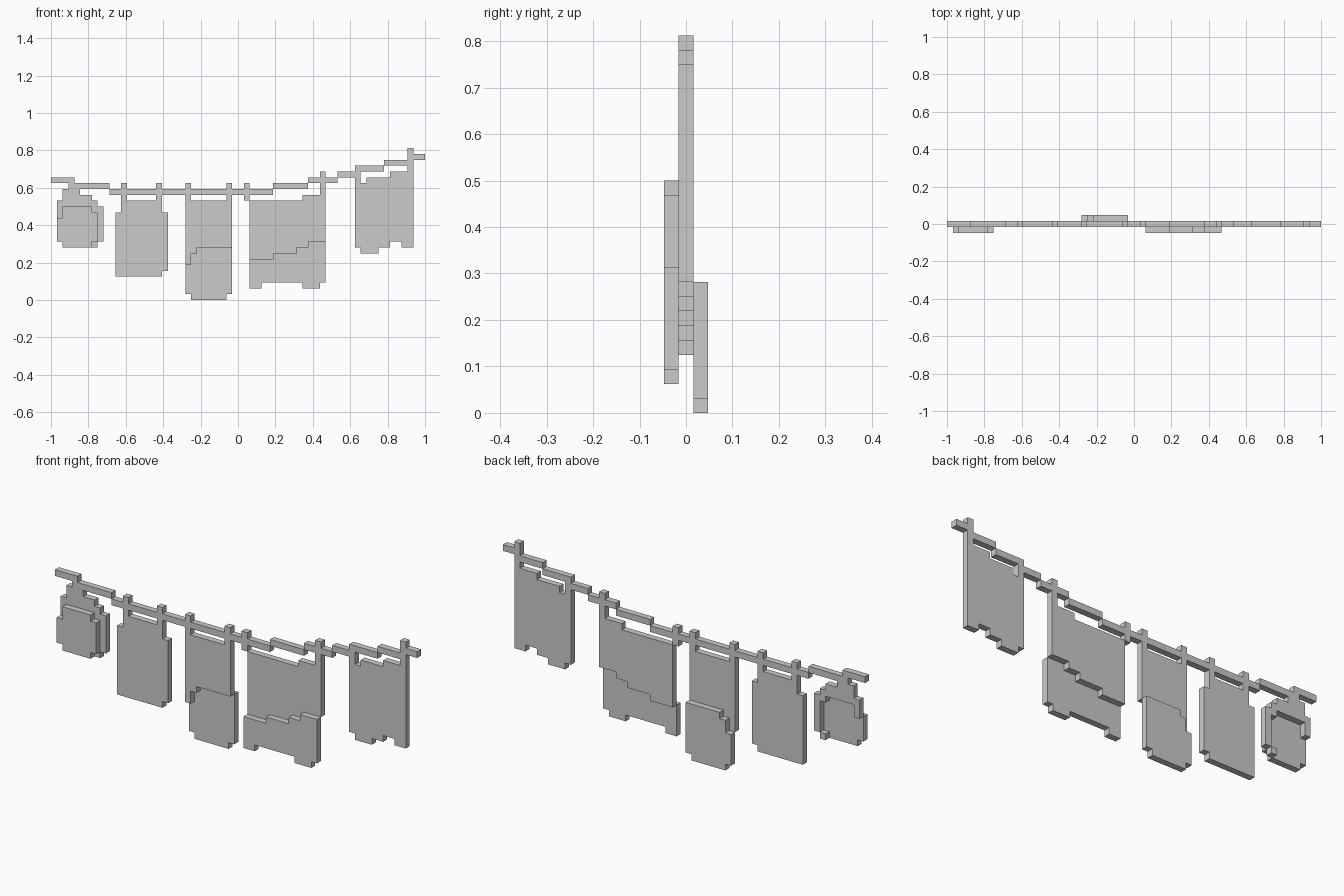
import bpy, bmesh

if "Cube" in bpy.data.objects:
    bpy.data.objects.remove(bpy.data.objects["Cube"])

U = 1 / 32  # one block of the model


def panel(name, start, cols, layer=0):
    """Stepped flat panel from (width, bottom, top) columns in block units.
    layer: -1 front, 0 middle, 1 back."""
    lower, upper, x = [], [], start
    for width, bottom, top in cols:
        for px in (x, x + width):
            for pts, z in ((lower, bottom), (upper, top)):
                if not pts or pts[-1] != (px, z):
                    pts.append((px, z))
        x += width
    bm = bmesh.new()
    y = (layer - 0.5) * U
    verts = [bm.verts.new((-1 + px * U, y, z * U)) for px, z in lower + upper[::-1]]
    face = bm.faces.new(verts)
    ext = bmesh.ops.extrude_face_region(bm, geom=[face])
    new = [g for g in ext["geom"] if isinstance(g, bmesh.types.BMVert)]
    bmesh.ops.translate(bm, verts=new, vec=(0, U, 0))
    bmesh.ops.recalc_face_normals(bm, faces=bm.faces)
    mesh = bpy.data.meshes.new(name)
    bm.to_mesh(mesh)
    bm.free()
    ob = bpy.data.objects.new(name, mesh)
    bpy.context.collection.objects.link(ob)
    return ob


# Sagging line, in level pieces between the pegs: (row, from, to)
rope = [(20, 0, 4), (19, 3, 10), (18, 10, 12), (18, 13, 18), (18, 19, 23),
        (18, 24, 30), (18, 31, 33), (18, 34, 38), (19, 38, 44), (20, 44, 46),
        (20, 47, 49), (21, 49, 52), (22, 53, 57), (23, 57, 61), (24, 62, 64)]
for row, a, b in rope:
    panel("line_segment", a, [(b - a, row, row + 1)])

# Small cloth at the left end, lower part blown forward
panel("small_cloth_top", 1, [(1, 14, 17), (3, 16, 19), (2, 16, 18), (1, 15, 17), (1, 10, 16)])
panel("small_cloth_corner", 7, [(1, 9, 10)])
panel("small_cloth_front", 1, [(1, 10, 14), (5, 9, 16), (1, 10, 15)], -1)

# Straight cloth with two pegs
panel("straight_cloth", 11, [(1, 4, 15), (1, 4, 20), (5, 4, 17), (1, 4, 20), (1, 5, 15)])

# Long cloth, lower part blown back
panel("long_cloth_top", 23, [(1, 6, 20), (1, 8, 17), (5, 9, 17), (1, 9, 20)])
panel("long_cloth_bottom", 23, [(1, 1, 6), (1, 0, 8), (5, 0, 9), (1, 1, 9)], 1)

# Wide cloth, lower part blown forward, with a loose left peg
panel("wide_cloth_peg", 33, [(1, 17, 20)])
panel("wide_cloth_top", 34, [(4, 7, 17), (4, 8, 17), (1, 9, 17), (1, 9, 18), (2, 10, 18), (1, 10, 22)])
panel("wide_cloth_bottom", 34, [(2, 2, 7), (2, 3, 7), (4, 3, 8), (1, 3, 9),
                                (1, 2, 9), (2, 2, 10), (1, 3, 10)], -1)

# High cloth at the right end
panel("high_cloth", 52, [(1, 9, 23), (1, 8, 20), (2, 8, 21), (2, 9, 21), (2, 10, 22),
                         (1, 9, 22), (1, 9, 26)])
